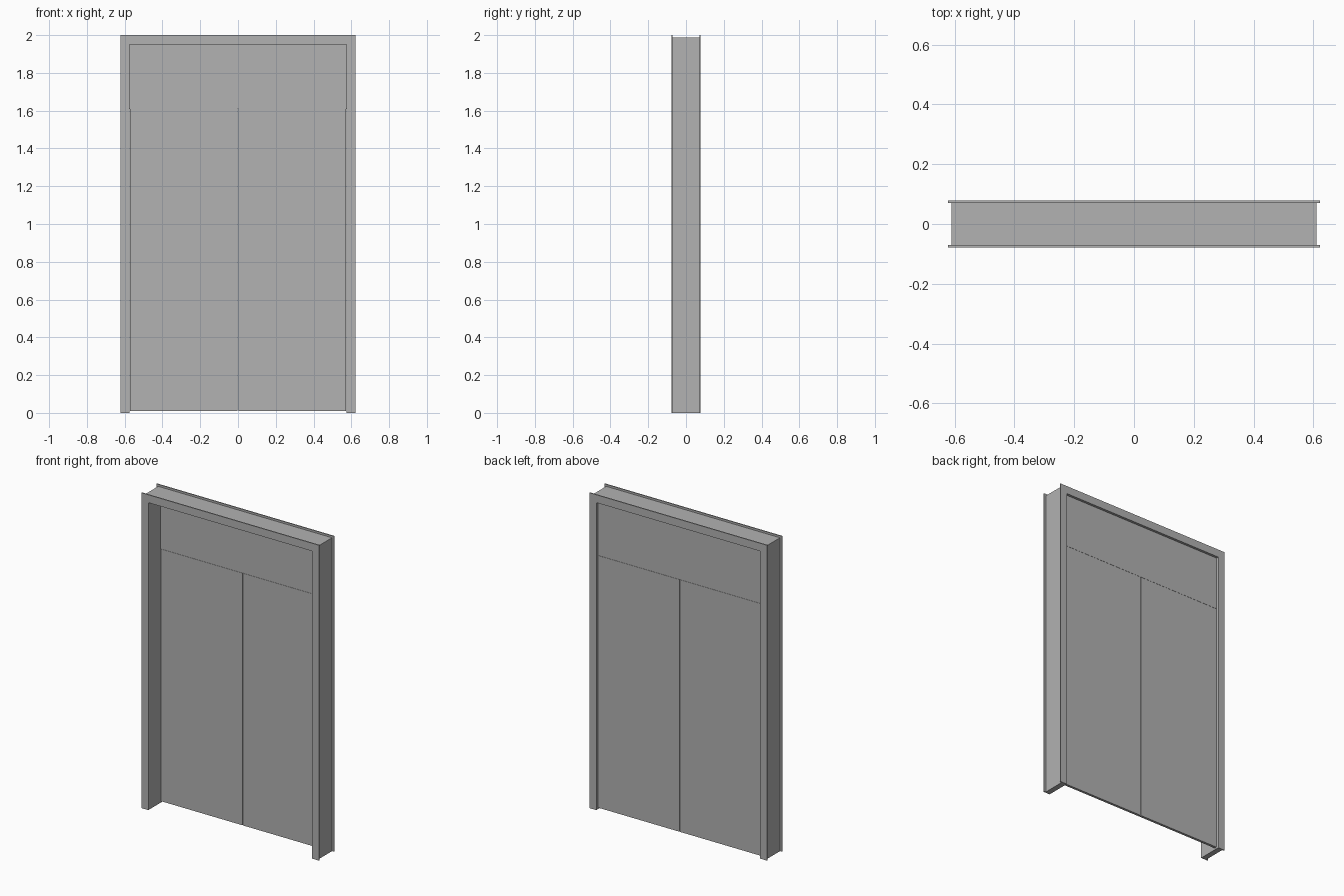
import bpy
import bmesh

default = bpy.data.objects.get("Cube")
if default:
    bpy.data.objects.remove(default, do_unlink=True)

# Single painted grey
grey = bpy.data.materials.new("painted_grey")
grey.use_nodes = True
color = (0.445, 0.445, 0.445, 1)
grey.diffuse_color = color
grey.node_tree.nodes["Principled BSDF"].inputs["Base Color"].default_value = color

OPEN_X, OPEN_Z = 0.575, 1.95       # clear opening half width and height
CASING_X, JAMB_X = 0.6225, 0.61    # outer half widths
HALF_DEPTH, CASING_T = 0.078, 0.007
DOOR_TOP, GAP = 1.61, 0.002
LEAF_FRONT, LEAF_BACK = 0.046, 0.062


def extrude_profile(name, points, y0, y1):
    """Extrude an outline in the XZ plane from y0 to y1."""
    bm = bmesh.new()
    face = bm.faces.new([bm.verts.new((x, y0, z)) for x, z in points])
    result = bmesh.ops.extrude_face_region(bm, geom=[face])
    moved = [v for v in result["geom"] if isinstance(v, bmesh.types.BMVert)]
    bmesh.ops.translate(bm, verts=moved, vec=(0, y1 - y0, 0))
    bmesh.ops.recalc_face_normals(bm, faces=bm.faces)
    mesh = bpy.data.meshes.new(name)
    bm.to_mesh(mesh)
    bm.free()
    mesh.materials.append(grey)
    obj = bpy.data.objects.new(name, mesh)
    bpy.context.collection.objects.link(obj)
    return obj


def arch(name, outer_x, outer_z, y0, y1):
    """Square-headed surround around the opening, open at the floor."""
    half = [(outer_x, 0), (outer_x, outer_z)]
    inner = [(OPEN_X, OPEN_Z), (OPEN_X, 0)]
    points = [(-x, z) for x, z in half] + half[::-1]
    points += inner[::-1] + [(-x, z) for x, z in inner]
    return extrude_profile(name, points, y0, y1)


def panel(name, x0, x1, z0, z1):
    return extrude_profile(name, [(x0, z0), (x1, z0), (x1, z1), (x0, z1)],
                           LEAF_FRONT, LEAF_BACK)


# Door lining and the casing on both sides of the wall
inner_y = HALF_DEPTH - CASING_T
arch("door_lining", JAMB_X, 1.9875, -inner_y, inner_y)
arch("front_casing", CASING_X, 2.0, -HALF_DEPTH, -inner_y)
arch("back_casing", CASING_X, 2.0, inner_y, HALF_DEPTH)

# Pair of door leaves below a fixed top panel
panel("left_door_leaf", GAP, OPEN_X - GAP, 0.01, DOOR_TOP - GAP / 2)
panel("right_door_leaf", GAP - OPEN_X, -GAP, 0.01, DOOR_TOP - GAP / 2)
panel("top_panel", -OPEN_X, OPEN_X, DOOR_TOP, OPEN_Z)
